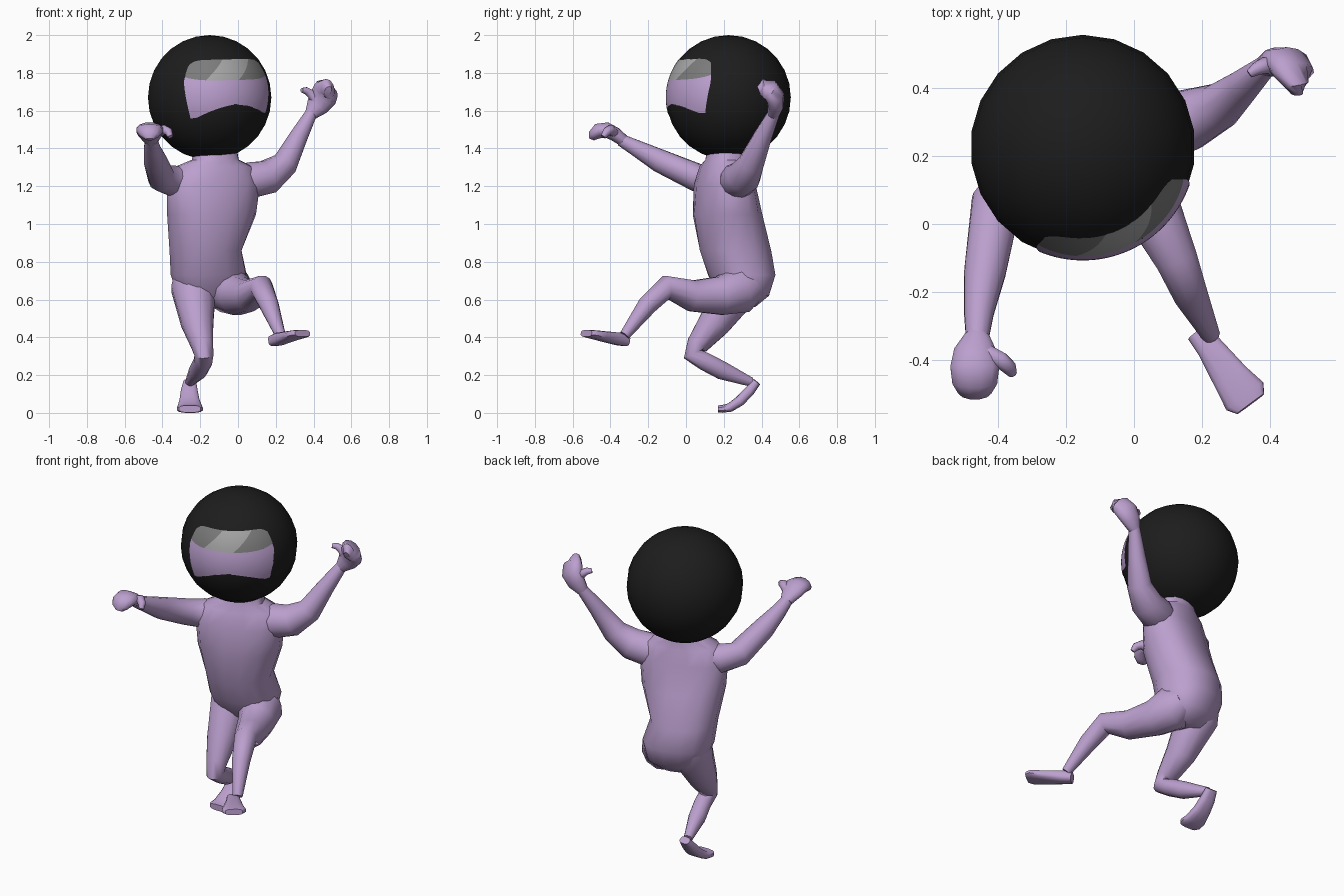
import bpy, bmesh, math
from mathutils import Vector


def material(name, rgb):
    m = bpy.data.materials.new(name)
    m.diffuse_color = (*rgb, 1)
    return m


LILAC = material("lilac", (0.50, 0.35, 0.62))
BLACK = material("black", (0.012, 0.012, 0.012))
GREY = material("mid grey", (0.20, 0.20, 0.20))
LIGHT = material("light grey", (0.38, 0.38, 0.38))


def finish(name, bm, mat, angle=50):
    bmesh.ops.recalc_face_normals(bm, faces=bm.faces)
    mesh = bpy.data.meshes.new(name)
    bm.to_mesh(mesh)
    bm.free()
    mesh.materials.append(mat)
    ob = bpy.data.objects.new(name, mesh)
    bpy.context.collection.objects.link(ob)
    bpy.ops.object.select_all(action='DESELECT')
    ob.select_set(True)
    bpy.context.view_layer.objects.active = ob
    bpy.ops.object.shade_smooth_by_angle(angle=math.radians(angle))
    return ob


def loft(name, rows, up, sides=12, power=2.0, axis=None):
    """Skin closed rings along a path; rows are (x, y, z, half width, half thickness)."""
    bm = bmesh.new()
    pts = [Vector(r[:3]) for r in rows]
    rings = []
    for i, r in enumerate(rows):
        t = axis or (pts[min(i + 1, len(pts) - 1)] - pts[max(i - 1, 0)]).normalized()
        side = t.cross(Vector(up)).normalized()
        third = side.cross(t)
        ring = []
        for k in range(sides):
            a = 2 * math.pi * (k + 0.5) / sides
            c, s = math.cos(a), math.sin(a)
            c = math.copysign(abs(c) ** (2 / power), c)
            s = math.copysign(abs(s) ** (2 / power), s)
            ring.append(bm.verts.new(pts[i] + side * c * r[3] + third * s * r[-1]))
        rings.append(ring)
    for a, b in zip(rings, rings[1:]):
        for k in range(sides):
            j = (k + 1) % sides
            bm.faces.new((a[k], a[j], b[j], b[k]))
    bm.faces.new(rings[0])
    bm.faces.new(rings[-1])
    return finish(name, bm, LILAC)


# torso, turned slightly towards +x
yaw = math.radians(20)
facing = (math.sin(yaw), -math.cos(yaw), 0)
loft("torso", [
    (-0.12, 0.22, 1.42, 0.11, 0.10),
    (-0.12, 0.215, 1.34, 0.125, 0.11),
    (-0.125, 0.21, 1.305, 0.21, 0.12),
    (-0.13, 0.205, 1.21, 0.255, 0.14),
    (-0.14, 0.22, 1.05, 0.24, 0.17),
    (-0.172, 0.262, 0.86, 0.19, 0.188),
    (-0.155, 0.295, 0.73, 0.203, 0.172),
    (-0.15, 0.305, 0.62, 0.17, 0.125),
    (-0.15, 0.30, 0.56, 0.09, 0.06),
], facing, sides=16, power=2.25, axis=Vector((0, 0, 1)))

# arms
loft("forward_arm", [
    (-0.25, 0.18, 1.225, 0.07),
    (-0.33, 0.14, 1.225, 0.085),
    (-0.405, 0.06, 1.245, 0.075),
    (-0.437, -0.14, 1.335, 0.063),
    (-0.455, -0.26, 1.40, 0.045),
    (-0.46, -0.345, 1.445, 0.033),
], (0, 0, 1))
loft("raised_arm", [
    (-0.02, 0.25, 1.23, 0.08),
    (0.06, 0.275, 1.23, 0.098),
    (0.16, 0.305, 1.25, 0.092),
    (0.25, 0.345, 1.32, 0.070),
    (0.32, 0.405, 1.46, 0.050),
    (0.39, 0.467, 1.59, 0.032),
], (1, 0, -0.3))

# mitten hands and thumbs
loft("forward_hand", [
    (-0.46, -0.33, 1.44, 0.038, 0.032),
    (-0.465, -0.375, 1.475, 0.065, 0.038),
    (-0.467, -0.42, 1.498, 0.074, 0.042),
    (-0.467, -0.465, 1.492, 0.068, 0.042),
    (-0.467, -0.492, 1.468, 0.050, 0.030),
    (-0.467, -0.500, 1.448, 0.022, 0.015),
], (0, 0, 1))
loft("forward_thumb", [
    (-0.43, -0.38, 1.48, 0.028),
    (-0.39, -0.40, 1.50, 0.026),
    (-0.367, -0.42, 1.487, 0.023),
    (-0.357, -0.438, 1.462, 0.014),
], (0, 0, 1), sides=8)
loft("raised_hand", [
    (0.385, 0.463, 1.58, 0.035, 0.032),
    (0.42, 0.475, 1.625, 0.062, 0.042),
    (0.452, 0.472, 1.672, 0.074, 0.048),
    (0.468, 0.445, 1.710, 0.070, 0.046),
    (0.475, 0.410, 1.715, 0.055, 0.036),
    (0.477, 0.385, 1.705, 0.026, 0.018),
], (0.3, 1, 0.2))
loft("raised_thumb", [
    (0.42, 0.465, 1.645, 0.028),
    (0.385, 0.465, 1.690, 0.025),
    (0.36, 0.455, 1.706, 0.020),
    (0.338, 0.440, 1.708, 0.013),
], (0, 1, 0), sides=8)

# legs: one lifted forward, one bent and standing on its toes
loft("lifted_leg", [
    (-0.07, 0.37, 0.68, 0.085),
    (-0.05, 0.29, 0.655, 0.130),
    (0.00, 0.18, 0.62, 0.105),
    (0.06, 0.03, 0.62, 0.085),
    (0.125, -0.105, 0.665, 0.064),
    (0.165, -0.205, 0.57, 0.052),
    (0.225, -0.325, 0.41, 0.028),
], (0.8, 0.3, 0))
loft("standing_leg", [
    (-0.23, 0.32, 0.76, 0.105),
    (-0.235, 0.275, 0.66, 0.122),
    (-0.215, 0.15, 0.475, 0.088),
    (-0.19, 0.06, 0.36, 0.060),
    (-0.18, 0.035, 0.31, 0.052),
    (-0.185, 0.10, 0.272, 0.050),
    (-0.21, 0.19, 0.225, 0.050),
    (-0.255, 0.345, 0.163, 0.025),
], (1, 0, 0))

# feet
loft("lifted_foot", [
    (0.188, -0.318, 0.382, 0.036, 0.030),
    (0.222, -0.362, 0.392, 0.040, 0.034),
    (0.285, -0.452, 0.408, 0.056, 0.026),
    (0.325, -0.505, 0.418, 0.069, 0.021),
    (0.342, -0.528, 0.421, 0.050, 0.018),
], (0, 0, 1), power=3)
loft("standing_foot", [
    (-0.255, 0.375, 0.165, 0.034, 0.022),
    (-0.258, 0.335, 0.115, 0.045, 0.028),
    (-0.257, 0.285, 0.063, 0.054, 0.028),
    (-0.255, 0.232, 0.028, 0.066, 0.024),
    (-0.255, 0.190, 0.021, 0.070, 0.021),
    (-0.255, 0.170, 0.021, 0.058, 0.019),
], (0, 0, 1), power=3)

# round helmet
CENTRE, R = Vector((-0.15, 0.225, 1.67)), 0.33
bm = bmesh.new()
bmesh.ops.create_uvsphere(bm, u_segments=22, v_segments=14, radius=R)
bmesh.ops.translate(bm, verts=bm.verts, vec=CENTRE)
finish("helmet", bm, BLACK)


# face opening and visor: thin patches lying on the helmet
def mix(a, b, t):
    return a + (b - a) * t


def face_low(u):
    return 1.632 - 0.058 * min(1, abs(u) / 0.85) ** 1.5 + 0.015 * u


def visor_low(u):
    return 1.762 + 0.022 * u ** 4 + 0.006 * u


def visor_high(u):
    return 1.872 + 0.005 * u - 0.025 * abs(u) ** 10


def patch(name, mat, low, high, left, right, cols, rows):
    """left and right are (bottom, top) limits across the face, from -1 to 1."""
    bm = bmesh.new()
    grid = []
    for i in range(rows + 1):
        v = i / rows
        line = []
        for j in range(cols + 1):
            u = mix(mix(*left, v), mix(*right, v), j / cols)
            z = mix(low(u), high(u), v) - CENTRE.z
            half = 43 + 6 * min(1, max(0, (z + 0.1) / 0.18)) - 3 * max(0, (z - 0.11) / 0.09)
            az = math.radians(24 + half * u)
            r = R + 0.002
            ring = math.sqrt(r * r - z * z)
            line.append(bm.verts.new(CENTRE + Vector((ring * math.sin(az), -ring * math.cos(az), z))))
        grid.append(line)
    for a, b in zip(grid, grid[1:]):
        for j in range(cols):
            bm.faces.new((a[j], a[j + 1], b[j + 1], b[j]))
    ob = finish(name, bm, mat)
    # make the open patch face outwards
    if (ob.data.polygons[0].center - CENTRE).dot(ob.data.polygons[0].normal) < 0:
        ob.data.flip_normals()


patch("face", LILAC, face_low, visor_low, (-1, -1), (1, 1), 32, 8)
patch("visor_left", GREY, visor_low, visor_high, (-1, -1), (-0.56, -0.20), 12, 6)
patch("visor_shine", LIGHT, visor_low, visor_high, (-0.56, -0.20), (0.10, 0.58), 14, 6)
patch("visor_right", GREY, visor_low, visor_high, (0.10, 0.58), (1, 1), 16, 6)
